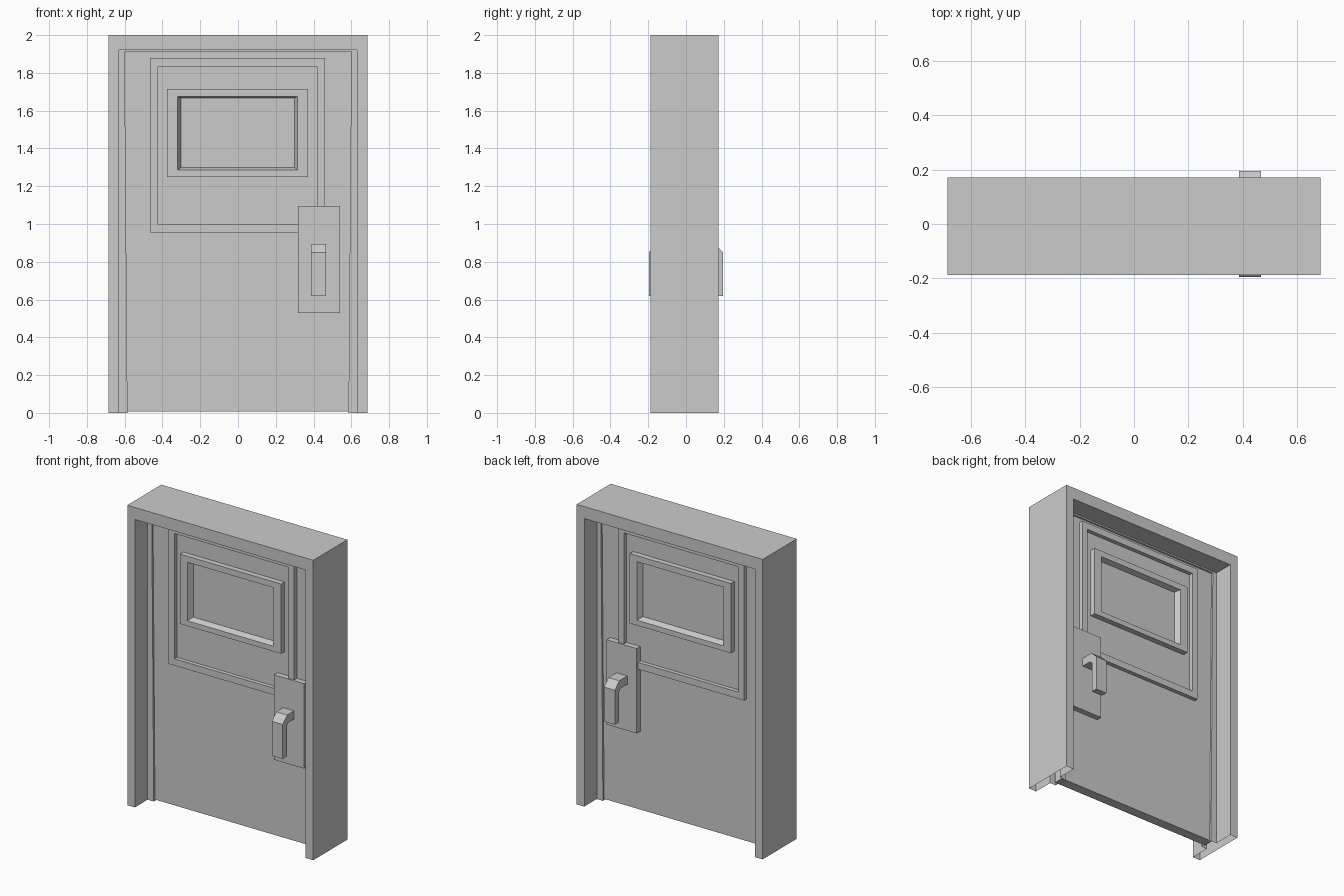
import bpy, bmesh

if "Cube" in bpy.data.objects:
    bpy.data.objects.remove(bpy.data.objects["Cube"])

CY = -0.006          # middle plane of the door leaf
BASE = 0.033         # half thickness of the leaf


def finish(name, bm):
    bmesh.ops.recalc_face_normals(bm, faces=bm.faces)
    mesh = bpy.data.meshes.new(name)
    bm.to_mesh(mesh)
    bm.free()
    obj = bpy.data.objects.new(name, mesh)
    bpy.context.collection.objects.link(obj)
    return obj


def bridge(bm, a, b, closed=True):
    n = len(a)
    for i in range(n if closed else n - 1):
        j = (i + 1) % n
        bm.faces.new((a[i], a[j], b[j], b[i]))


def box(name, x0, x1, y0, y1, z0, z1):
    bm = bmesh.new()
    bmesh.ops.create_cube(bm, size=1)
    for v in bm.verts:
        v.co = (x1 if v.co.x > 0 else x0,
                y1 if v.co.y > 0 else y0,
                z1 if v.co.z > 0 else z0)
    return finish(name, bm)


def moulding(name, side, steps):
    """Rectangular border made of loops: (depth, x0, x1, z0, z1)."""
    bm = bmesh.new()
    loops = []
    for d, x0, x1, z0, z1 in steps:
        y = CY + side * d
        loops.append([bm.verts.new((x, y, z)) for x, z in
                      ((x0, z0), (x1, z0), (x1, z1), (x0, z1))])
    for a, b in zip(loops, loops[1:]):
        bridge(bm, a, b)
    return finish(name, bm)


def extrude_x(name, profile, x0, x1):
    bm = bmesh.new()
    a = [bm.verts.new((x0, y, z)) for y, z in profile]
    b = [bm.verts.new((x1, y, z)) for y, z in profile]
    bm.faces.new(a)
    bm.faces.new(b)
    bridge(bm, a, b)
    return finish(name, bm)


# Door frame: stepped section swept up, over and down, open at the feet
# section points: (half width at foot, half width at head, head height, y)
STOP = 0.046
section = [
    (0.686, 0.686, 2.0, -0.187),
    (0.63, 0.63, 1.92, -0.187),
    (0.63, 0.63, 1.92, CY - STOP),
    (0.585, 0.60, 1.91, CY - STOP),
    (0.585, 0.60, 1.91, CY + STOP),
    (0.63, 0.63, 1.92, CY + STOP),
    (0.63, 0.63, 1.92, 0.172),
    (0.686, 0.686, 2.0, 0.172),
]
bm = bmesh.new()
paths = [[bm.verts.new(p) for p in
          ((-foot, y, 0), (-head, y, top), (head, y, top), (foot, y, 0))]
         for foot, head, top, y in section]
for i, path in enumerate(paths):
    bridge(bm, path, paths[(i + 1) % len(paths)], closed=False)
finish("door_frame", bm)

# Door leaf
box("door_leaf", -0.602, 0.602, CY - BASE, CY + BASE, 0.008, 1.914)

# Trim and handle on both faces
for side, label in ((-1, "front"), (1, "back")):
    outer = (-0.465, 0.461, 0.955, 1.88)
    inner = (-0.424, 0.419, 1.0, 1.835)
    moulding(f"panel_border_{label}", side,
             [(BASE, *outer), (0.06, *outer), (0.06, *inner), (BASE, *inner)])

    # Window surround with a sloped inner edge
    rim = (-0.375, 0.371, 1.25, 1.715)
    moulding(f"window_surround_{label}", side,
             [(BASE, *rim), (0.07, *rim),
              (0.07, -0.32, 0.316, 1.285, 1.675),
              (BASE, -0.302, 0.298, 1.30, 1.666)])

    # Lock plate
    y0, y1 = sorted((CY + side * BASE, CY + side * 0.071))
    box(f"lock_plate_{label}", 0.318, 0.541, y0, y1, 0.53, 1.096)

    # Bent pull handle
    profile = [(0.196, 0.62), (0.196, 0.85), (0.15, 0.895), (0.065, 0.895),
               (0.065, 0.84), (0.135, 0.84), (0.153, 0.822), (0.153, 0.62)]
    extrude_x(f"handle_{label}", [(side * y, z) for y, z in profile],
              0.387, 0.467)
